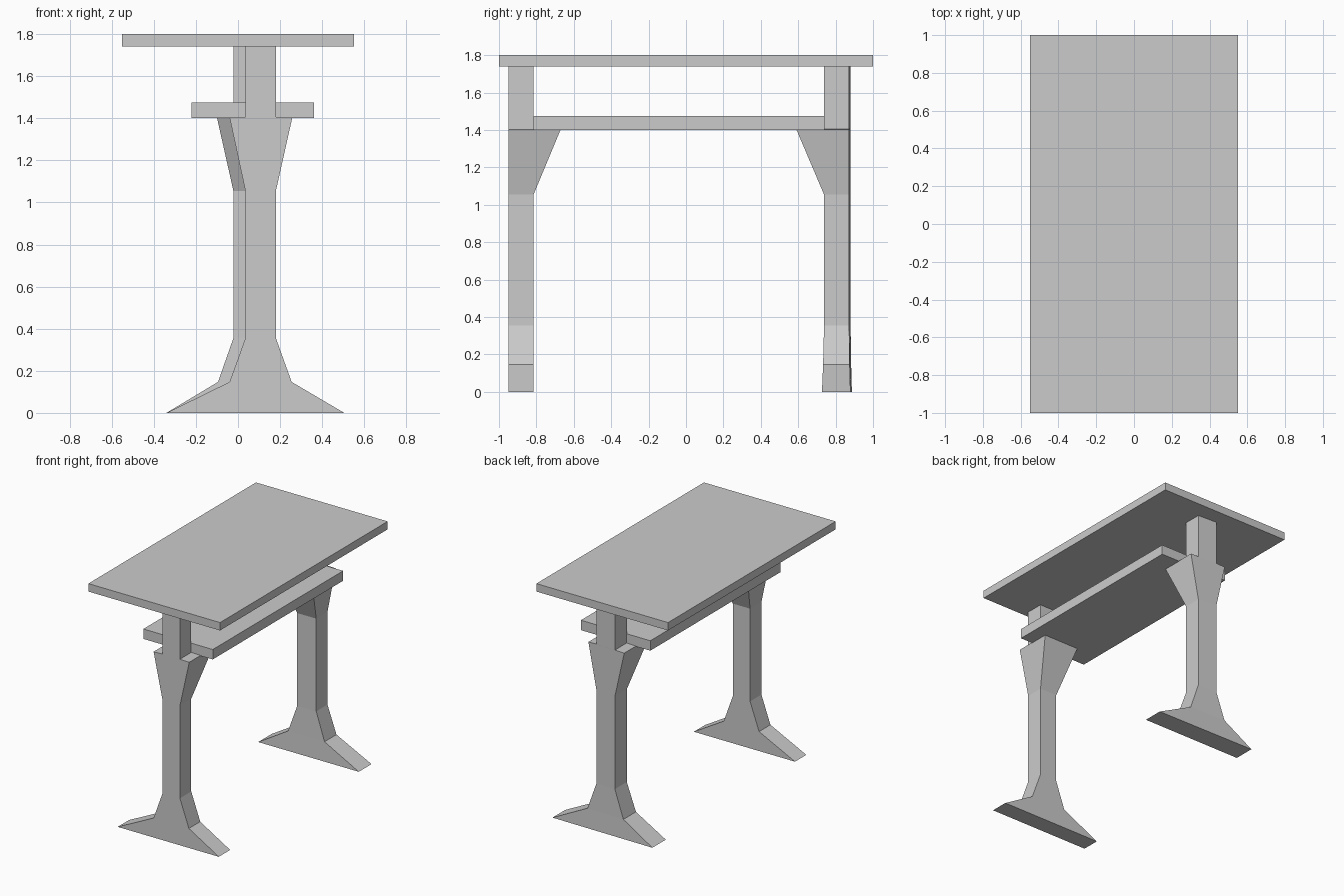
import bpy, bmesh

if "Cube" in bpy.data.objects:
    bpy.data.objects.remove(bpy.data.objects["Cube"])


def box(name, lo, hi):
    """Axis-aligned board between two corners."""
    bm = bmesh.new()
    bmesh.ops.create_cube(bm, size=1)
    for v in bm.verts:
        v.co = [(a + b) / 2 + c * (b - a) for a, b, c in zip(lo, hi, v.co)]
    finish(name, bm)


def finish(name, bm):
    bmesh.ops.recalc_face_normals(bm, faces=bm.faces)
    mesh = bpy.data.meshes.new(name)
    bm.to_mesh(mesh)
    bm.free()
    bpy.context.collection.objects.link(bpy.data.objects.new(name, mesh))


def leg(name, sections, skew=0.0):
    """Loft four-sided sections (z, x0, x1, y0, y1) from foot to table top."""
    bm = bmesh.new()
    rings = []
    for z, x0, x1, y0, y1 in sections:
        pts = [(x0, y0), (x1, y0), (x1, y1 - skew), (x0, y1)]
        rings.append([bm.verts.new((x, y, z)) for x, y in pts])
    for a, b in zip(rings, rings[1:]):
        for i in range(4):
            j = (i + 1) % 4
            bm.faces.new((a[i], a[j], b[j], b[i]))
    bm.faces.new(rings[0][::-1])
    bm.faces.new(rings[-1])
    finish(name, bm)


# Table top and lower shelf
box("table_top", (-0.55, -1, 1.74), (0.55, 1, 1.80))
box("lower_shelf", (-0.22, -0.815, 1.40), (0.36, 0.74, 1.475))

# Front leg: spread foot, post, flared bracket, upper post
leg("front_leg", [
    (0.00, -0.34, 0.505, -0.95, -0.815),
    (0.147, -0.04, 0.255, -0.95, -0.815),
    (0.355, 0.035, 0.18, -0.95, -0.815),
    (1.055, 0.035, 0.18, -0.95, -0.815),
    (1.403, -0.04, 0.258, -0.95, -0.67),
    (1.405, 0.035, 0.18, -0.95, -0.815),
    (1.74, 0.035, 0.18, -0.95, -0.815),
])

# Back leg: same shape facing inward, slightly skewed
leg("back_leg", [
    (0.00, -0.34, 0.50, 0.727, 0.887),
    (0.147, -0.095, 0.21, 0.733, 0.883),
    (0.355, -0.022, 0.137, 0.738, 0.88),
    (1.055, -0.022, 0.137, 0.738, 0.88),
    (1.403, -0.10, 0.205, 0.59, 0.88),
    (1.405, -0.022, 0.137, 0.738, 0.88),
    (1.74, -0.022, 0.137, 0.738, 0.88),
], skew=0.008)
